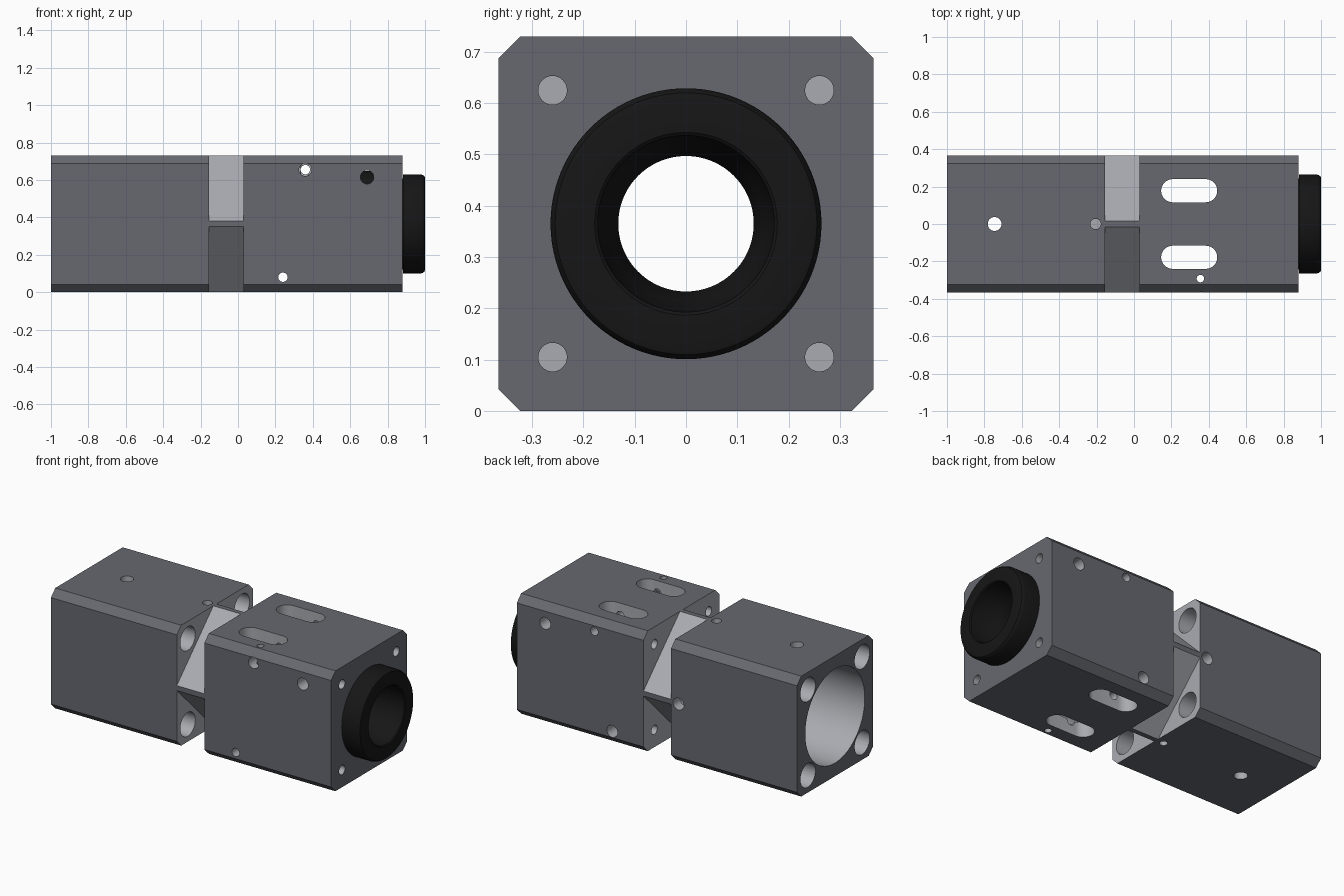
import bpy, bmesh, math
from mathutils import Vector

if "Cube" in bpy.data.objects:
    bpy.data.objects.remove(bpy.data.objects["Cube"])

H, C, ZC = 0.365, 0.042, 0.365      # half width, corner chamfer, axis height


def material(name, col):
    m = bpy.data.materials.new(name)
    m.diffuse_color = (*col, 1)
    m.use_nodes = True
    m.node_tree.nodes["Principled BSDF"].inputs["Base Color"].default_value = m.diffuse_color
    return m


DARK = material("dark_anodised", (0.135, 0.14, 0.16))
LIGHT = material("bare_metal", (0.40, 0.41, 0.44))
BLACK = material("black", (0.008, 0.008, 0.008))


def finish(name, bm, mat):
    bmesh.ops.recalc_face_normals(bm, faces=bm.faces)
    me = bpy.data.meshes.new(name)
    bm.to_mesh(me)
    bm.free()
    me.materials.append(mat)
    ob = bpy.data.objects.new(name, me)
    bpy.context.collection.objects.link(ob)
    return ob


def prism(name, pts, a, b, axis, mat):
    """Extrude a 2D profile from a to b along an axis; z is measured from 0."""
    place = {'x': lambda u, v, t: (t, u, v),
             'y': lambda u, v, t: (u, t, v),
             'z': lambda u, v, t: (u, v, t)}[axis]
    bm = bmesh.new()
    f = bm.faces.new([bm.verts.new(place(u, v, a)) for u, v in pts])
    r = bmesh.ops.extrude_face_region(bm, geom=[f])
    step = Vector(place(0, 0, b - a))
    bmesh.ops.translate(bm, vec=step, verts=[v for v in r['geom'] if isinstance(v, bmesh.types.BMVert)])
    return finish(name, bm, mat)


def circle(u, v, r, n=32):
    return [(u + r * math.cos(math.tau * i / n), v + r * math.sin(math.tau * i / n)) for i in range(n)]


def slot(x0, x1, y, r, n=16):
    arc = [(-math.pi / 2 + math.pi * i / n) for i in range(n + 1)]
    return ([(x1 - r + r * math.cos(t), y + r * math.sin(t)) for t in arc] +
            [(x0 + r - r * math.cos(t), y - r * math.sin(t)) for t in arc])


def cut(target, pts, a, b, axis):
    c = prism("cutter", pts, a, b, axis, LIGHT)
    c.hide_render = True
    m = target.modifiers.new("cut", 'BOOLEAN')
    m.operation, m.solver, m.object, m.material_mode = 'DIFFERENCE', 'EXACT', c, 'TRANSFER'
    bpy.context.view_layer.objects.active = target
    bpy.ops.object.modifier_apply(modifier=m.name)
    bpy.data.objects.remove(c)


def smooth(ob):
    bpy.ops.object.select_all(action='DESELECT')
    ob.select_set(True)
    bpy.context.view_layer.objects.active = ob
    bpy.ops.object.shade_smooth_by_angle(angle=math.radians(30))


def ring(name, profile, n=96):
    """Revolve a closed (x, radius) profile about the long axis."""
    bm = bmesh.new()
    loops = [[bm.verts.new((x, r * math.cos(math.tau * i / n), ZC + r * math.sin(math.tau * i / n)))
              for i in range(n)] for x, r in profile]
    for k, p in enumerate(loops):
        q = loops[(k + 1) % len(loops)]
        for i in range(n):
            bm.faces.new((p[i], p[(i + 1) % n], q[(i + 1) % n], q[i]))
    smooth(finish(name, bm, BLACK))


# chamfered square housing
q = H - C
octagon = [(-q, -H), (q, -H), (H, -q), (H, q), (q, H), (-q, H), (-H, q), (-H, -q)]
body = prism("housing", [(y, z + ZC) for y, z in octagon], -1, 0.88, 'x', DARK)

# main bore: wide rear, narrower middle, wide seat for the front tube
cut(body, circle(0, ZC, 0.245, 96), -1.1, 1.1, 'x')
cut(body, circle(0, ZC, 0.285, 96), -1.1, -0.60, 'x')
cut(body, circle(0, ZC, 0.284, 96), 0.52, 0.80, 'x')

for sy in (-1, 1):
    for sz in (-1, 1):
        # diamond waist: remove the four corners
        tri = [(0.58, -0.20), (0.58, 0.58), (-0.20, 0.58)]
        cut(body, [(sy * u, ZC + sz * v) for u, v in tri], -0.155, 0.03, 'x')
        # corner bolt holes
        y, z = sy * 0.26, ZC + sz * 0.26
        cut(body, circle(y, z, 0.028), -0.05, 1.0, 'x')
        cut(body, circle(y, z, 0.072), -1.1, -0.70, 'x')
        cut(body, circle(y, z, 0.072), -0.40, -0.10, 'x')

# side holes running right through
cut(body, circle(0.36, 0.655, 0.025), -0.5, 0.5, 'y')
cut(body, circle(0.24, 0.08, 0.025), -0.5, 0.28, 'y')
cut(body, circle(0.24, 0.08, 0.036), 0.27, 0.5, 'y')
cut(body, circle(0.69, 0.615, 0.036), -0.5, 0.5, 'y')
cut(body, circle(0.36, 0.655, 0.034), -0.5, -0.29, 'y')
cut(body, circle(-0.205, ZC, 0.036), 0.30, 0.5, 'y')

# slots and vertical holes
for s in (-1, 1):
    cut(body, slot(0.145, 0.445, s * 0.178, 0.062), -0.1, 0.9, 'z')
cut(body, circle(0.355, -0.292, 0.02), -0.1, 0.9, 'z')
cut(body, circle(-0.745, 0, 0.037), -0.1, 0.9, 'z')
cut(body, circle(-0.205, 0, 0.028), 0.65, 0.9, 'z')
cut(body, circle(-0.205, 0, 0.022), -0.1, 0.06, 'z')
smooth(body)

# black front tube with rounded collar and tapered mouth
ring("front_tube", [(0.53, 0.132), (0.53, 0.283), (0.79, 0.283), (0.79, 0.244), (0.881, 0.244),
                    (0.881, 0.264), (0.98, 0.264), (0.989, 0.261), (0.997, 0.255), (1.0, 0.245),
                    (1.0, 0.178), (0.995, 0.172), (0.90, 0.168), (0.85, 0.150), (0.78, 0.132)])
# black retaining ring deep in the rear bore
ring("rear_ring", [(-0.64, 0.15), (-0.64, 0.284), (-0.601, 0.284), (-0.601, 0.244), (-0.45, 0.244), (-0.45, 0.15)])
